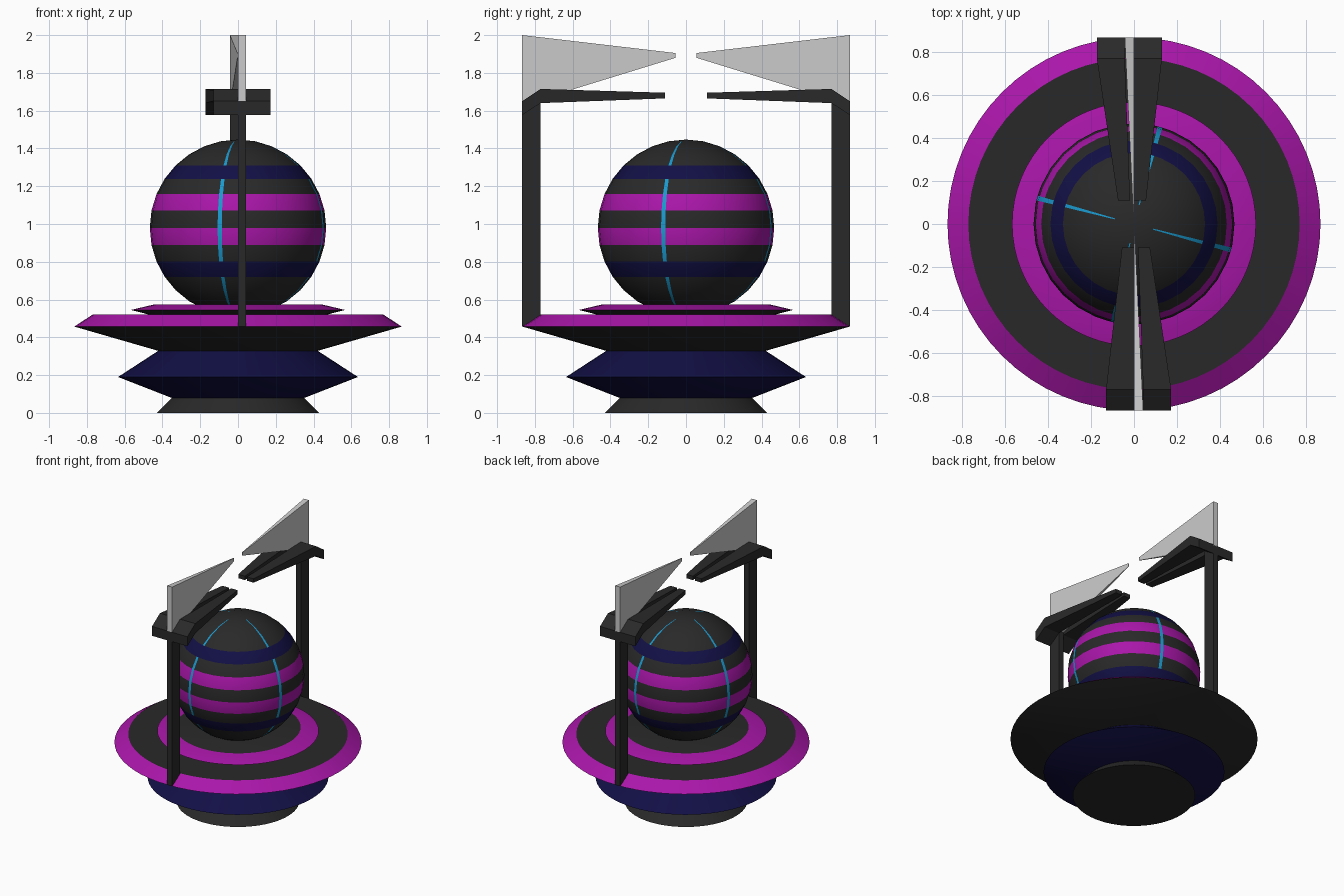
import bpy, bmesh, math
from mathutils import Matrix

if "Cube" in bpy.data.objects:
    bpy.data.objects.remove(bpy.data.objects["Cube"])


def material(name, rgb):
    m = bpy.data.materials.new(name)
    m.diffuse_color = (*rgb, 1)
    m.use_nodes = True
    m.node_tree.nodes["Principled BSDF"].inputs["Base Color"].default_value = m.diffuse_color
    return m


BLACK = material("black", (0.022, 0.022, 0.022))
NAVY = material("navy", (0.006, 0.005, 0.06))
PURPLE = material("purple", (0.4, 0.008, 0.4))
CYAN = material("cyan", (0.01, 0.32, 0.62))
MATS = [BLACK, NAVY, PURPLE, CYAN]
K, N, P, C = range(4)


def finish(bm, name, mats, smooth=False):
    bmesh.ops.remove_doubles(bm, verts=bm.verts, dist=1e-5)
    bmesh.ops.recalc_face_normals(bm, faces=bm.faces)
    me = bpy.data.meshes.new(name)
    bm.to_mesh(me)
    bm.free()
    for m in mats:
        me.materials.append(m)
    ob = bpy.data.objects.new(name, me)
    bpy.context.collection.objects.link(ob)
    if smooth:
        bpy.ops.object.select_all(action='DESELECT')
        bpy.context.view_layer.objects.active = ob
        ob.select_set(True)
        bpy.ops.object.shade_smooth_by_angle(angle=math.radians(25))
    return ob


def lathe(name, profile, angles, colour):
    """Revolve (r, z) points; colour(i, a) picks the material of each face."""
    bm = bmesh.new()
    rings = [[bm.verts.new((r * math.cos(a), r * math.sin(a), z)) for a in angles]
             if r > 0 else [bm.verts.new((0, 0, z))] * len(angles) for r, z in profile]
    n = len(angles)
    for i, (lo, hi) in enumerate(zip(rings, rings[1:])):
        for j in range(n):
            k = (j + 1) % n
            quad = list(dict.fromkeys((lo[j], lo[k], hi[k], hi[j])))
            mid = angles[j] + ((angles[k] - angles[j]) % math.tau) / 2
            bm.faces.new(quad).material_index = colour(i, mid)
    return finish(bm, name, MATS, True)


def slab(name, profile, spans, mat):
    """Side profile in (distance, z), with an x span for each point, facing -y."""
    bm = bmesh.new()
    sides = [[bm.verts.new((s[k], -d, z)) for (d, z), s in zip(profile, spans)]
             for k in (0, 1)]
    for s in sides:
        bm.faces.new(s)
    n = len(profile)
    for i in range(n):
        j = (i + 1) % n
        bm.faces.new((sides[0][i], sides[0][j], sides[1][j], sides[1][i]))
    return finish(bm, name, [mat] if mat else [])


# Stepped round base
even = [math.tau * i / 64 for i in range(64)]
for name, prof, cols in (
    ("foot", [(0, 0), (0.43, 0), (0.35, 0.08), (0, 0.08)], [K, K, K]),
    ("skirt", [(0, 0.075), (0.34, 0.075), (0.635, 0.19), (0.42, 0.33), (0, 0.33)], [N] * 4),
    ("dish", [(0, 0.325), (0.41, 0.325), (0.867, 0.457), (0.77, 0.52), (0, 0.52)], [K, K, P, K]),
    ("upper_ring", [(0, 0.515), (0.45, 0.515), (0.567, 0.545), (0.44, 0.575), (0, 0.575)], [K, K, P, K]),
):
    lathe(name, prof, even, lambda i, a, c=cols: c[i])

# Banded ball with four thin vertical stripes
R, ZC, HALF = 0.467, 0.98, math.radians(1.4)
stripes = [math.radians(d) for d in (75, 165, 258, 345)]
angles = sorted([a for a in (math.tau * i / 32 for i in range(32))
                 if all(abs(a - s) > 2 * HALF for s in stripes)]
                + [s + o for s in stripes for o in (-HALF, HALF)])
bands = [K, K, K, K, N, N, K, P, P, K, P, P, N, K, K, K]
bands = [K] * 5 + [N, K, P, K, P, K, N] + [K] * 4


def ball_colour(i, a):
    if bands[i] != N and 0 < i < 15 and any(abs(a - s) < HALF / 2 for s in stripes):
        return C
    return bands[i]


lat = [math.pi * (i / 16 - 0.5) for i in range(17)]
lathe("ball", [(R * math.cos(t) if 0 < i < 16 else 0, ZC + R * math.sin(t))
               for i, t in enumerate(lat)], angles, ball_colour)

# Post, two prongs and fin, repeated half a turn round
prong = [(0.867, 1.65), (0.77, 1.715), (0.11, 1.695), (0.11, 1.665), (0.77, 1.64), (0.867, 1.577)]


def prong_spans(a, b):
    return [(a * f, b * f) for f in (1, 1, 0.43, 0.43, 1, 1)]


for side, turn in (("front", 0), ("back", math.pi)):
    parts = [
        slab(side + "_post", [(0.867, 0.457), (0.867, 1.65), (0.77, 1.70), (0.77, 0.515)],
             [(0, 0.043)] * 4, BLACK),
        slab(side + "_left_prong", prong, prong_spans(-0.13, 0), BLACK),
        slab(side + "_right_prong", prong, prong_spans(0.043, 0.173), BLACK),
        slab(side + "_fin", [(0.867, 2.0), (0.055, 1.905), (0.055, 1.88), (0.77, 1.66), (0.867, 1.645)],
             [(0, 0.043), (0, 0.004), (0, 0.004), (0, 0.038), (0, 0.043)], None),
    ]
    for ob in parts:
        ob.data.transform(Matrix.Rotation(turn, 4, 'Z'))
